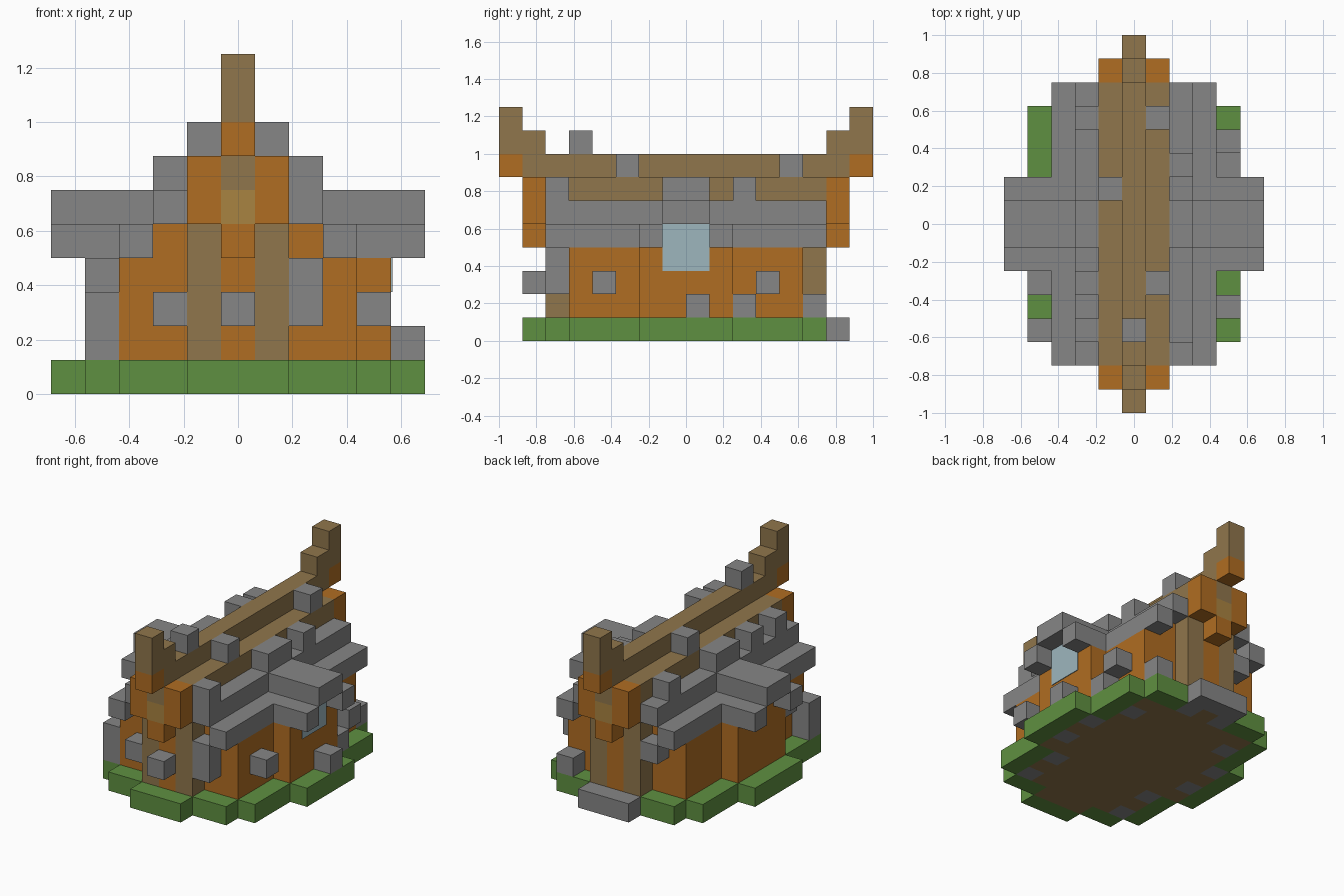
import bpy
import bmesh

CELL = 0.125

if "Cube" in bpy.data.objects:
    bpy.data.objects.remove(bpy.data.objects["Cube"], do_unlink=True)


def linear(channel):
    c = channel / 255
    return c / 12.92 if c <= 0.04045 else ((c + 0.055) / 1.055) ** 2.4


def material(name, hex_code):
    rgb = [linear(v) for v in bytes.fromhex(hex_code)]
    mat = bpy.data.materials.new(name)
    mat.use_nodes = True
    mat.diffuse_color = (*rgb, 1)
    mat.node_tree.nodes["Principled BSDF"].inputs["Base Color"].default_value = (*rgb, 1)
    return mat


STONE = material("grey stone", "868686")
PLANK = material("orange plank", "B06D22")
TIMBER = material("brown timber", "90764C")
GRASS = material("green grass", "5F9041")
GLASS = material("pale blue glass", "9DB6BE")
AMBER = material("amber pane", "A98341")


def part(name, mat, blocks):
    """Each block holds inclusive cell ranges for x, y and z."""
    bm = bmesh.new()
    for block in blocks:
        ranges = [r if isinstance(r, tuple) else (r, r) for r in block]
        lo = [r[0] for r in ranges]
        hi = [r[1] + 1 for r in ranges]
        verts = bmesh.ops.create_cube(bm, size=1)["verts"]
        for v in verts:
            for i in range(3):
                shift = 0.5 if i == 0 else 0
                v.co[i] = ((hi[i] if v.co[i] > 0 else lo[i]) - shift) * CELL
    mesh = bpy.data.meshes.new(name)
    bm.to_mesh(mesh)
    bm.free()
    mesh.materials.append(mat)
    obj = bpy.data.objects.new(name, mesh)
    bpy.context.collection.objects.link(obj)
    return obj


def flip(r, offset):
    a, b = r if isinstance(r, tuple) else (r, r)
    return (offset - b, offset - a)


def sides(blocks):
    return blocks + [(flip(x, 0), y, z) for x, y, z in blocks]


def ends(blocks):
    return blocks + [(x, flip(y, -1), z) for x, y, z in blocks]


# Rounded ground slab with a timber floor let into it
def half_width(row):
    d = row if row >= 0 else -1 - row
    return 5 if d < 2 else 4 if d < 5 else 3 if d < 6 else 1 if d < 7 else -1


grass, floor, footing = [], [], []
for row in range(-7, 6):
    w = half_width(row)
    inner = min(half_width(row - 1), half_width(row + 1), w - 1)
    if inner < 0:
        grass.append(((-w, w), row, 0))
        continue
    grass += sides([((inner + 1, w), row, 0)])
    if row % 2:
        footing += sides([(inner, row, 0)])
        inner -= 1
    floor.append(((-inner, inner), row, 0))
part("grass_base", GRASS, grass)
part("timber_floor", TIMBER, floor)
part("stone_footing", STONE, footing)
part("back_doorstep", STONE, [((-1, 1), 6, 0)])

# Plank walls: hall, side wings and stepped gables
part("hall_walls", PLANK, [
    ((-3, 3), (-5, 4), (1, 3)),
    ((-2, 2), (-5, 4), 4),
    ((-1, 1), (-6, 5), 5),
    (0, (-6, 5), 6),
])
part("wing_walls", PLANK, sides([
    (4, (-2, 1), (1, 3)),
    ((3, 4), (-1, 0), 4),
]))
part("gable_doors", PLANK, ends([(0, -6, (1, 4))]))
part("gable_overhangs", PLANK, ends(sides([(1, -7, (5, 6))]) + [(0, -7, 4)]))
part("gable_posts", TIMBER, ends(sides([(1, -6, (1, 4))])))
part("gable_panes", AMBER, ends([(0, -7, 5)]))
part("gable_king_posts", TIMBER, ends([(0, -7, 6)]))

# Stepped roof: stone slopes, timber crown and ridge
part("hall_roof", STONE, sides([
    (3, (-6, -2), 4),
    (3, (1, 5), 4),
    (2, (-6, 5), 5),
]))
part("wing_roofs", STONE, sides([
    ((4, 5), -2, 4),
    ((4, 5), 1, 4),
    ((3, 5), (-1, 0), 5),
    (2, (-1, 0), 6),
]))
part("roof_crown", TIMBER, sides([(1, (-6, 5), 6)]))
part("ridge_beam", TIMBER, [(0, (-7, 6), 7)])
part("horn_feet", PLANK, ends([(0, -8, 7)]))
part("ridge_horns", TIMBER, ends([(0, -7, 8), (0, -8, (8, 9))]))

# Loose stones on the roof
part("roof_stones", STONE, [
    (0, -5, 8), (1, -3, 7), (1, 4, 7), (-1, 1, 7),
    (2, -6, 6), (2, 2, 6), (-2, 4, 6), (-2, -3, 6), (-2, -5, 6),
])

# Loose stones around the walls
part("wall_stones", STONE, [
    (4, -4, 2), (4, 2, 1), (4, 3, 2), (5, 0, 1),
    (-4, -5, (1, 2)), (-4, -3, 3),
    (0, -7, 2), (-2, -6, 2), (2, -6, (2, 3)),
    (3, 5, 1), (-2, 5, 3),
])

# Pane on the left wing
part("wing_window", GLASS, [((4.95, 3.998), (-1, 0), (3, 4))]).location.x = 0.005
